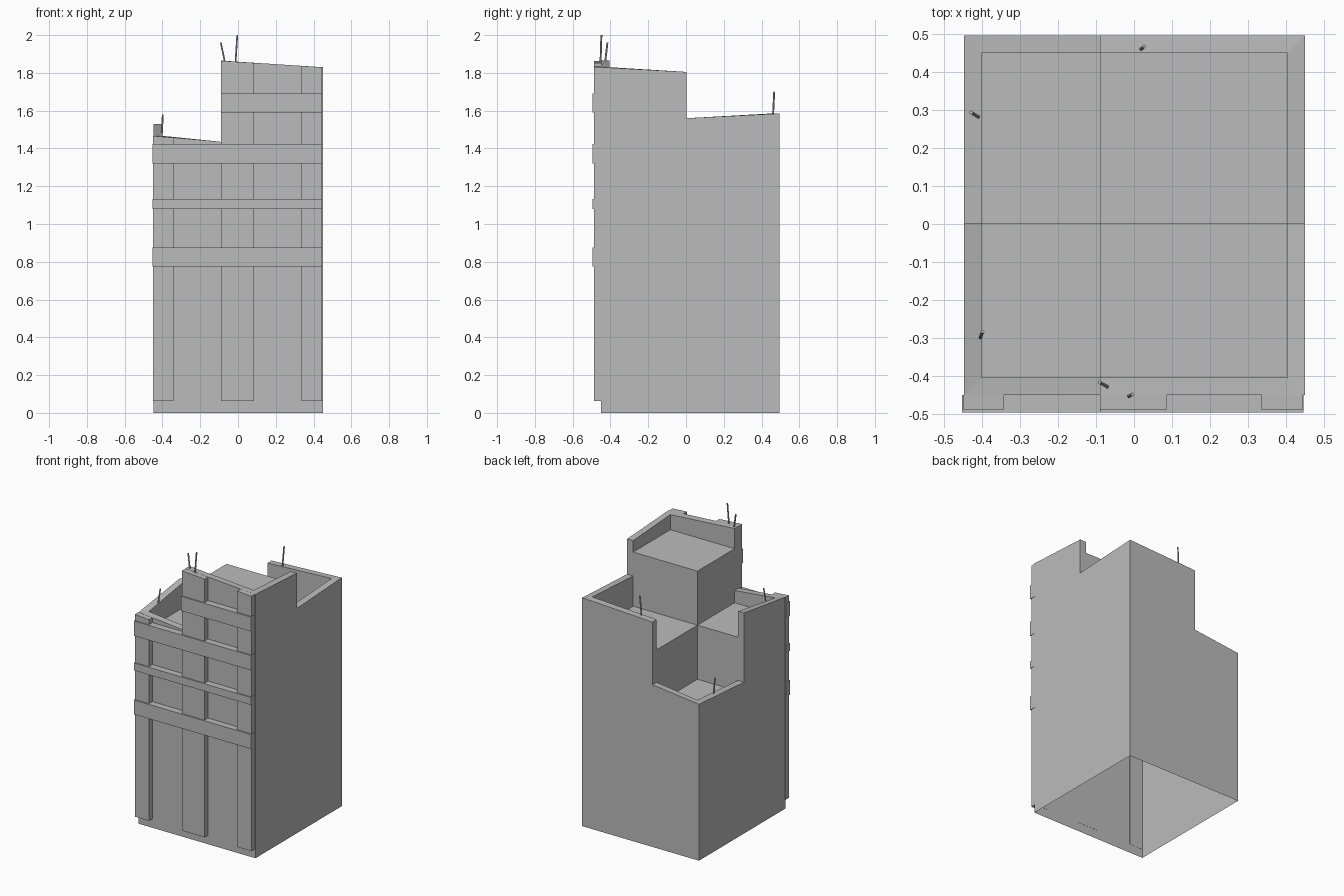
import bpy, bmesh
from mathutils import Vector

old = bpy.data.objects.get("Cube")
if old:
    bpy.data.objects.remove(old, do_unlink=True)


def make_material(name, rgb):
    mat = bpy.data.materials.new(name)
    mat.use_nodes = True
    color = (*rgb, 1)
    mat.diffuse_color = color
    mat.node_tree.nodes["Principled BSDF"].inputs["Base Color"].default_value = color
    return mat


concrete = make_material("concrete grey", (0.5, 0.5, 0.5))


def finish(name, bm):
    bmesh.ops.remove_doubles(bm, verts=bm.verts, dist=0.0001)
    bmesh.ops.recalc_face_normals(bm, faces=bm.faces)
    mesh = bpy.data.meshes.new(name)
    bm.to_mesh(mesh)
    bm.free()
    mesh.materials.append(concrete)
    obj = bpy.data.objects.new(name, mesh)
    bpy.context.collection.objects.link(obj)
    return obj


# Tower shell: four quarters with stepped roofs, sloping parapets, open base
CX, CY = -0.09, 0.003
OUTER_X = {-1: -0.447, 1: 0.449}
OUTER_Y = {-1: -0.45, 1: 0.496}
WALL = 0.046
# (x side, y side): roof level, parapet height at x divider, corner, y divider
QUARTERS = {
    (1, -1): (1.725, 1.865, 1.83, 1.805),
    (-1, -1): (1.35, 1.435, 1.467, 1.53),
    (1, 1): (1.35, 1.56, 1.585, 1.56),
    (-1, 1): (0.975, 1.125, 1.085, 1.05),
}


def add_quarter(bm, sx, sy):
    roof, *tops = QUARTERS[sx, sy]
    ox, oy = OUTER_X[sx], OUTER_Y[sy]
    ix, iy = ox - sx * WALL, oy - sy * WALL
    outer = [(CX, oy), (ox, oy), (ox, CY)]
    inner = [(CX, iy), (ix, iy), (ix, CY)]
    centre = (CX, CY)

    def face(*points):
        bm.faces.new([bm.verts.new(p) for p in points])

    def wall(a, b, low, high_a, high_b):
        face((*a, low), (*b, low), (*b, high_b), (*a, high_a))

    for i in (0, 1):
        j = i + 1
        wall(outer[i], outer[j], 0, tops[i], tops[j])
        wall(inner[i], inner[j], roof, tops[i], tops[j])
        face((*outer[i], tops[i]), (*outer[j], tops[j]),
             (*inner[j], tops[j]), (*inner[i], tops[i]))
    face(*[(*p, roof) for p in [centre] + inner])

    # Step walls down to lower neighbours
    for end, neighbour in ((0, (-sx, sy)), (2, (sx, -sy))):
        low = QUARTERS[neighbour][0]
        if low < roof:
            wall(centre, inner[end], low, roof, roof)
            wall(inner[end], outer[end], low, tops[end], tops[end])


bm = bmesh.new()
for side in QUARTERS:
    add_quarter(bm, *side)
finish("tower_shell", bm)


# Facade strips: boxes on the front wall with optionally sloping tops
def facade_block(name, x0, x1, z0, top0, top1, front):
    bm = bmesh.new()
    profile = [(x0, z0), (x1, z0), (x1, top1), (x0, top0)]
    base = bm.faces.new([bm.verts.new((x, -0.449, z)) for x, z in profile])
    moved = bmesh.ops.extrude_face_region(bm, geom=[base])["geom"]
    verts = [v for v in moved if isinstance(v, bmesh.types.BMVert)]
    bmesh.ops.translate(bm, verts=verts, vec=(0, front + 0.449, 0))
    finish(name, bm)


for name, x0, x1, top0, top1 in (
    ("right_pilaster", -0.45, -0.342, 1.466, 1.457),
    ("middle_pilaster", -0.09, 0.085, 1.864, 1.853),
    ("left_pilaster", 0.335, 0.444, 1.837, 1.83),
):
    facade_block(name, x0, x1, 0.062, top0, top1, -0.487)

for i, (x0, low, high) in enumerate((
    (-0.452, 0.775, 0.875),
    (-0.452, 1.08, 1.132),
    (-0.452, 1.32, 1.423),
    (-0.09, 1.59, 1.69),
)):
    facade_block(f"facade_band_{i + 1}", x0, 0.446, low, high, high, -0.496)


# Thin leaning rods standing on the parapets
def add_rod(name, foot, tip):
    foot, tip = Vector(foot), Vector(tip)
    axis = tip - foot
    bm = bmesh.new()
    bmesh.ops.create_cone(bm, segments=6, cap_ends=True, radius1=0.005,
                          radius2=0.005, depth=axis.length)
    bmesh.ops.rotate(bm, verts=bm.verts,
                     matrix=axis.to_track_quat("Z", "Y").to_matrix())
    bmesh.ops.translate(bm, verts=bm.verts, vec=(foot + tip) / 2)
    finish(name, bm)


add_rod("front_tall_rod", (-0.014, -0.453, 1.84), (-0.004, -0.448, 2.0))
add_rod("front_short_rod", (-0.066, -0.43, 1.84), (-0.091, -0.416, 1.96))
add_rod("right_front_rod", (-0.404, -0.3, 1.47), (-0.398, -0.283, 1.58))
add_rod("right_back_rod", (-0.407, 0.28, 1.05), (-0.428, 0.293, 1.185))
add_rod("back_rod", (0.019, 0.46, 1.56), (0.027, 0.467, 1.7))
